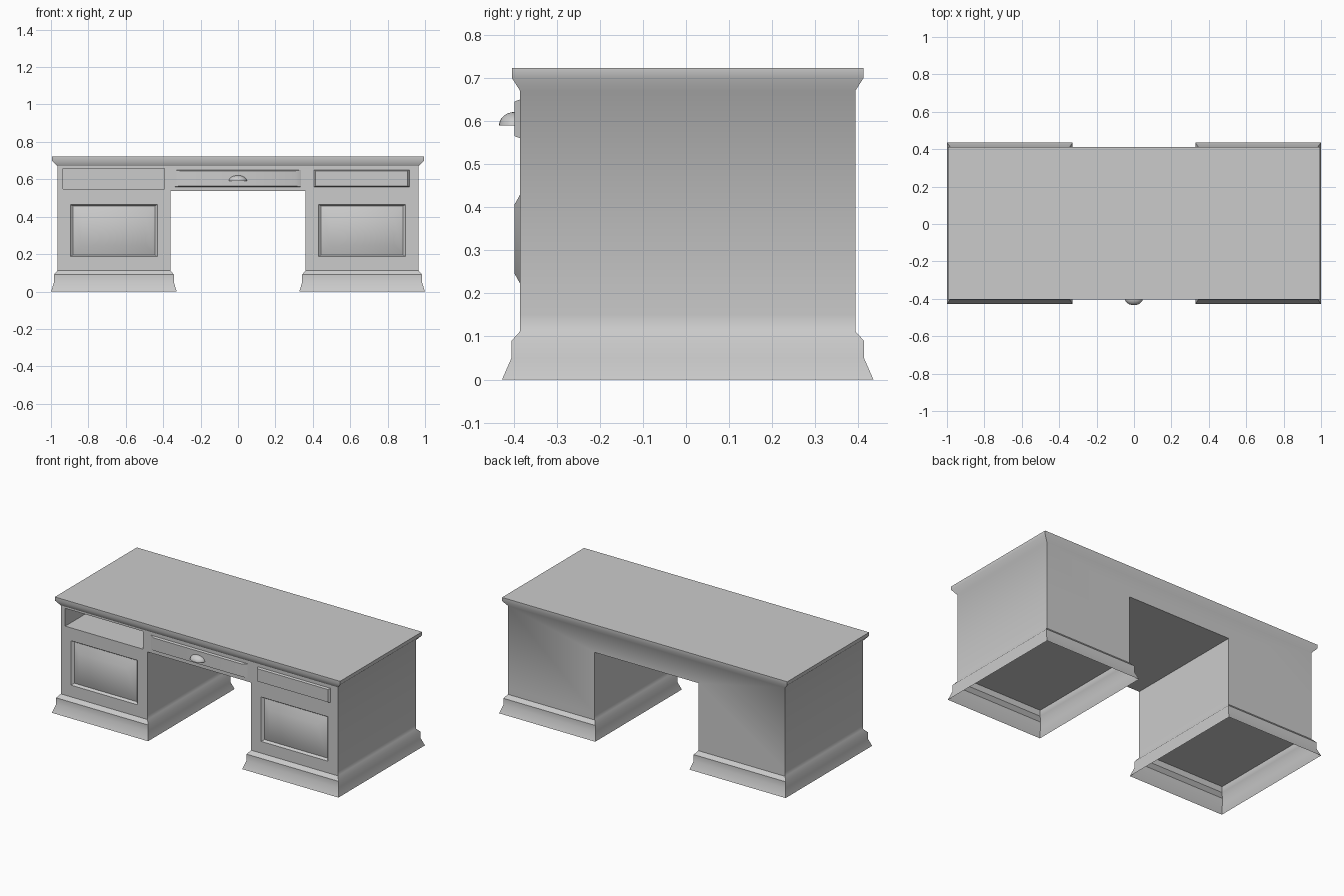
import bpy, bmesh, math

if "Cube" in bpy.data.objects:
    bpy.data.objects.remove(bpy.data.objects["Cube"])


def finish(obj, angle=30):
    bpy.ops.object.select_all(action='DESELECT')
    obj.select_set(True)
    bpy.context.view_layer.objects.active = obj
    bpy.ops.object.shade_smooth_by_angle(angle=math.radians(angle))


def to_object(bm, name):
    bmesh.ops.recalc_face_normals(bm, faces=bm.faces)
    mesh = bpy.data.meshes.new(name)
    bm.to_mesh(mesh)
    bm.free()
    obj = bpy.data.objects.new(name, mesh)
    bpy.context.collection.objects.link(obj)
    return obj


def loft(name, rings, front=False, caps=True):
    """Skin rectangles (a0, a1, b0, b1, level): stacked in z, or in y when front."""
    bm = bmesh.new()
    loops = []
    for a0, a1, b0, b1, w in rings:
        pts = [(a0, b0), (a1, b0), (a1, b1), (a0, b1)]
        loops.append([bm.verts.new((a, w, b) if front else (a, b, w)) for a, b in pts])
    for lo, hi in zip(loops, loops[1:]):
        for i in range(4):
            j = (i + 1) % 4
            bm.faces.new((lo[i], lo[j], hi[j], hi[i]))
    if caps:
        bm.faces.new(loops[0])
        bm.faces.new(loops[-1])
    return to_object(bm, name)


def combine(target, tool, operation):
    mod = target.modifiers.new(operation, 'BOOLEAN')
    mod.operation, mod.solver, mod.object = operation, 'EXACT', tool
    bpy.context.view_layer.objects.active = target
    bpy.ops.object.modifier_apply(modifier=mod.name)
    bpy.data.objects.remove(tool, do_unlink=True)


def grown(x0, x1, dx, dy, z):
    return (x0 - dx, x1 + dx, FRONT - dy, BACK + dy, z)


def inset(r, dx, dz, y):
    return (r[0] + dx, r[1] - dx, r[2] + dz, r[3] - dz, y)


FRONT, BACK = -0.385, 0.393
SIDE, INNER = 0.966, 0.361
FLOOR = 0.15

# Desktop with crown moulding and apron above the kneehole
carcass = loft("desk_carcass", [
    grown(-SIDE, SIDE, 0, 0, 0.538), grown(-SIDE, SIDE, 0, 0, 0.67),
    grown(-SIDE, SIDE, 0.028, 0.019, 0.70), grown(-SIDE, SIDE, 0.028, 0.019, 0.7225)])

# Pedestals joined to the carcass
sides = [("left", -SIDE, -INNER), ("right", INNER, SIDE)]
for side, x0, x1 in sides:
    combine(carcass, loft("pedestal", [grown(x0, x1, 0, 0, FLOOR),
                                       grown(x0, x1, 0, 0, 0.60)]), 'UNION')
    # Flared plinth, open underneath
    plinth = loft(side + "_plinth", [
        grown(x0, x1, 0.033, 0.042, 0.0), grown(x0, x1, 0.018, 0.020, 0.05),
        grown(x0, x1, 0.018, 0.020, 0.09), grown(x0, x1, 0, 0, 0.112),
        grown(x0, x1, 0, 0, FLOOR)], caps=False)
    finish(plinth, 41)

# Merge the flush faces left by the joins
bm = bmesh.new()
bm.from_mesh(carcass.data)
bmesh.ops.dissolve_limit(bm, angle_limit=0.01, verts=bm.verts, edges=bm.edges)
bm.to_mesh(carcass.data)
bm.free()

for side, x0, x1 in sides:
    # Door recess and raised door panel
    mid = (x0 + x1) / 2
    door = (mid - 0.2325, mid + 0.2325, 0.186, 0.466)
    combine(carcass, loft("door_cut", [
        inset(door, 0, 0, FRONT - 0.02), inset(door, 0, 0, FRONT),
        inset(door, 0.014, 0.010, -0.369)], front=True), 'DIFFERENCE')
    panel = loft(side + "_door_panel", [
        inset(door, 0.014, 0.010, -0.368), inset(door, 0.014, 0.010, -0.370),
        inset(door, 0.065, 0.060, -0.398)], front=True)
    finish(panel, 50)

# Open compartment at upper left
combine(carcass, loft("compartment_cut", [
    (-0.935, -0.394, 0.547, 0.659, -0.5), (-0.935, -0.394, 0.547, 0.659, 0.3)],
    front=True), 'DIFFERENCE')
finish(carcass, 50)
# Keep the flat front crisp under the crown
for e in carcass.data.edges:
    ends = [carcass.data.vertices[i].co for i in e.vertices]
    if all(abs(v.y - FRONT) < 1e-3 for v in ends):
        e.use_edge_sharp = True

# Raised drawer fronts
for name, rect, dx in (("centre_drawer", (-0.338, 0.336, 0.56, 0.65), 0.03),
                       ("right_drawer", (0.405, 0.916, 0.56, 0.65), 0.010)):
    drawer = loft(name, [inset(rect, 0, 0, -0.38), inset(rect, 0, 0, FRONT),
                         inset(rect, dx, 0.005, -0.398)], front=True)
    finish(drawer)

# Cup pull: quarter ellipsoid on the centre drawer
bm = bmesh.new()
bmesh.ops.create_uvsphere(bm, u_segments=24, v_segments=12, radius=1)
for normal in ((0, 0, -1), (0, 1, 0)):
    geom = bm.verts[:] + bm.edges[:] + bm.faces[:]
    cut = bmesh.ops.bisect_plane(bm, geom=geom, dist=1e-5, plane_co=(0, 0, 0),
                                 plane_no=normal, clear_outer=True)
    rim = [e for e in cut['geom_cut'] if isinstance(e, bmesh.types.BMEdge)]
    bmesh.ops.holes_fill(bm, edges=rim, sides=0)
pull = to_object(bm, "cup_pull")
pull.location = (-0.001, -0.397, 0.59)
pull.scale = (0.049, 0.037, 0.031)
finish(pull, 40)
